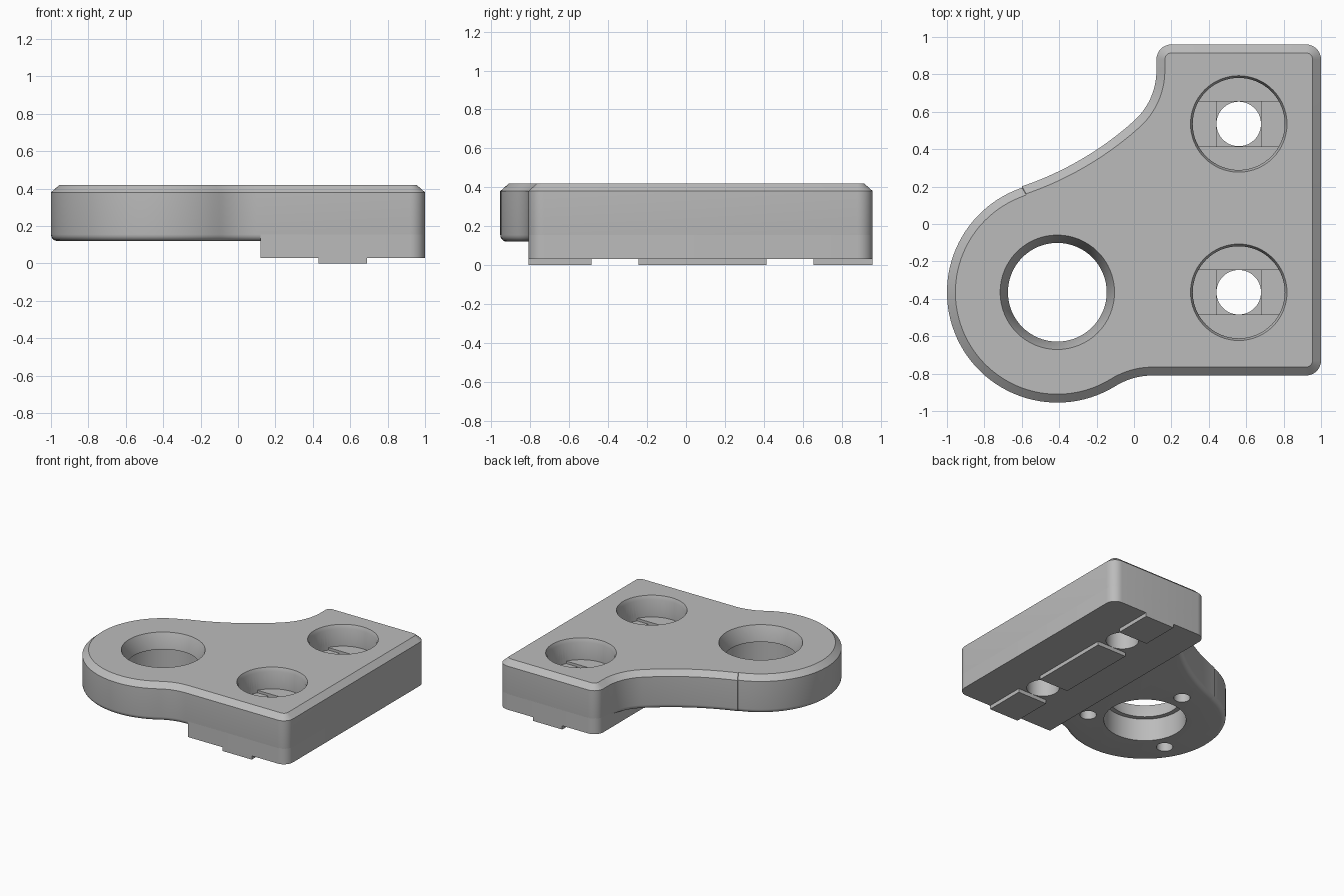
import bpy, bmesh, math

if "Cube" in bpy.data.objects:
    bpy.data.objects.remove(bpy.data.objects["Cube"], do_unlink=True)

grey = bpy.data.materials.new("mid_grey")
grey.use_nodes = True
COLOUR = (0.5, 0.5, 0.5, 1)
grey.diffuse_color = COLOUR
grey.node_tree.nodes["Principled BSDF"].inputs["Base Color"].default_value = COLOUR


def arc(cx, cy, r, start, end, n):
    """Points along an arc, angles in degrees."""
    angles = [math.radians(start + (end - start) * i / n) for i in range(n + 1)]
    return [(cx + r * math.cos(a), cy + r * math.sin(a)) for a in angles]


def circle(cx, cy, r, n=64):
    return arc(cx, cy, r, 0, 360, n)[:-1]


def clean(points):
    """Drop points that sit on top of the one before."""
    return [p for i, p in enumerate(points) if math.dist(p, points[i - 1]) > 0.006]


def inset(points, d):
    """Move a counter-clockwise outline inward by d."""
    out = []
    for i, (x, y) in enumerate(points):
        ax, ay = points[i - 1]
        bx, by = points[(i + 1) % len(points)]
        length = math.hypot(bx - ax, by - ay)
        out.append((x - d * (by - ay) / length, y + d * (bx - ax) / length))
    return out


def loft(name, layers):
    """Closed solid through (outline, z) layers with equal point counts."""
    bm = bmesh.new()
    rings = [[bm.verts.new((x, y, z)) for x, y in pts] for pts, z in layers]
    n = len(rings[0])
    for low, high in zip(rings, rings[1:]):
        for i in range(n):
            j = (i + 1) % n
            bm.faces.new((low[i], low[j], high[j], high[i]))
    bm.faces.new(rings[0][::-1])
    bm.faces.new(rings[-1])
    bmesh.ops.recalc_face_normals(bm, faces=bm.faces[:])
    mesh = bpy.data.meshes.new(name)
    bm.to_mesh(mesh)
    bm.free()
    mesh.materials.append(grey)
    obj = bpy.data.objects.new(name, mesh)
    bpy.context.collection.objects.link(obj)
    return obj


def turned(name, cx, cy, profile):
    """Round solid from (radius, z) pairs."""
    return loft(name, [(circle(cx, cy, r), z) for r, z in profile])


def rect(x0, x1, y0, y1):
    return [(x0, y0), (x1, y0), (x1, y1), (x0, y1)]


def cut(obj, cutters):
    bpy.context.view_layer.objects.active = obj
    for cutter in cutters:
        mod = obj.modifiers.new("cut", "BOOLEAN")
        mod.operation = "DIFFERENCE"
        mod.solver = "EXACT"
        mod.object = cutter
        bpy.ops.object.modifier_apply(modifier=mod.name)


RING_X, RING_Y = -0.41, -0.365
BOLT_X, BOLT_YS = 0.56, (-0.365, 0.535)
FLOOR = 0.25

# Main plate: round arm flowing into a rounded rectangular end
front_corner = arc(0.92, -0.73, 0.08, -90, 0, 8)
back_corners = arc(0.92, 0.88, 0.08, 0, 90, 8) + arc(0.20, 0.88, 0.08, 90, 180, 8)
outline = clean(
    arc(RING_X, RING_Y, 0.59, 108.7, 301.7, 56)
    + arc(0.10, -1.19, 0.38, 121.7, 90, 10)
    + front_corner + back_corners
    + arc(-0.24, 0.82, 0.36, 0, -48.3, 12)
    + arc(-1.154, 1.84, 1.73, -48.2, -71.3, 20))
ROUND = 0.035
layers = []
for step in range(6):
    a = math.pi / 2 * step / 5
    layers.append((inset(outline, ROUND * (1 - math.sin(a))),
                   0.12 + ROUND * (1 - math.cos(a))))
layers += [(outline, 0.38), (inset(outline, 0.045), 0.42)]
plate = loft("plate", layers)

# Lower block below the rectangular end
block_outline = clean([(0.12, -0.81)] + front_corner + back_corners)
block = loft("lower_block", [(block_outline, 0.03), (block_outline, 0.16)])

# Locating tabs on the underside, broken at the bolt holes
tabs = []
for label, y0, y1 in (("front", -0.81, -0.485), ("middle", -0.245, 0.415),
                      ("back", 0.655, 0.96)):
    pts = rect(0.43, 0.69, y0, y1)
    tabs.append(loft(label + "_tab", [(pts, 0), (pts, 0.035)]))

# Large bore: tapered mouth on top, wider seat from below
plate_cutters = [
    turned("bore_cutter", RING_X, RING_Y,
           [(0.30, 0.05), (0.30, 0.30), (0.264, 0.30), (0.264, 0.31),
            (0.306, 0.42), (0.306, 0.50)])]

# Three blind holes around the bore, underneath
for angle in (90, 210, 330):
    a = math.radians(angle)
    plate_cutters.append(turned(
        "blind_hole_cutter", RING_X + 0.42 * math.cos(a),
        RING_Y + 0.42 * math.sin(a), [(0.06, 0.05), (0.06, 0.27)]))

# Bolt holes: counterbore, then a slot and a square step, then the hole
bolt_cutters = []
for y in BOLT_YS:
    half = math.degrees(math.asin(0.12 / 0.246))
    slot = (arc(BOLT_X, y, 0.246, -half, half, 12)
            + arc(BOLT_X, y, 0.246, 180 - half, 180 + half, 12))
    square = rect(BOLT_X - 0.12, BOLT_X + 0.12, y - 0.12, y + 0.12)
    plate_cutters += [
        turned("counterbore_cutter", BOLT_X, y,
               [(0.246, FLOOR), (0.246, 0.39), (0.258, 0.42), (0.258, 0.50)]),
        loft("slot_cutter", [(slot, FLOOR - 0.02), (slot, FLOOR + 0.03)]),
        loft("square_cutter", [(square, FLOOR - 0.04), (square, FLOOR + 0.02)])]
    bolt_cutters.append(turned("bolt_cutter", BOLT_X, y,
                               [(0.119, -0.1), (0.119, 0.6)]))

cut(plate, plate_cutters + bolt_cutters)
cut(block, bolt_cutters)
for helper in plate_cutters + bolt_cutters:
    bpy.data.objects.remove(helper, do_unlink=True)

# Smooth the curved walls, keep edges crisp
bpy.ops.object.select_all(action="DESELECT")
for obj in [plate, block] + tabs:
    obj.select_set(True)
bpy.context.view_layer.objects.active = plate
bpy.ops.object.shade_smooth_by_angle(angle=math.radians(25))
